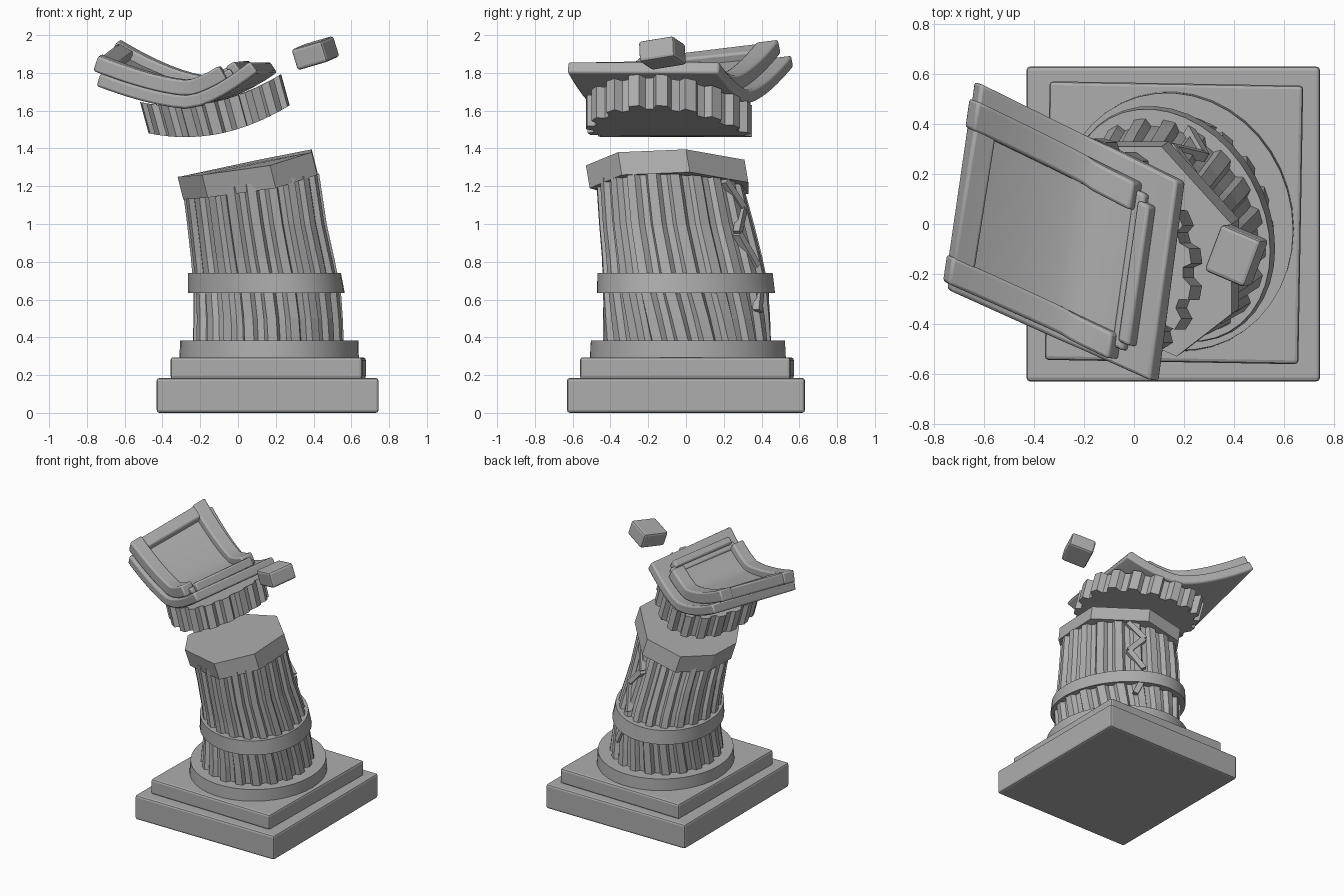
import bpy, bmesh
from math import sin, cos, pi, radians
from mathutils import Vector, Euler

cube = bpy.data.objects.get("Cube")
if cube:
    bpy.data.objects.remove(cube, do_unlink=True)

stone = bpy.data.materials.new("grey_stone")
stone.use_nodes = True
GREY = (0.42, 0.42, 0.42, 1)
stone.diffuse_color = GREY
stone.node_tree.nodes["Principled BSDF"].inputs["Base Color"].default_value = GREY


def loft(name, rings, bevel=0, smooth=False):
    """Skin a list of point rings and close both ends."""
    bm = bmesh.new()
    rows = [[bm.verts.new(p) for p in ring] for ring in rings]
    n = len(rows[0])
    for a, b in zip(rows, rows[1:]):
        for i in range(n):
            j = (i + 1) % n
            bm.faces.new((a[i], a[j], b[j], b[i]))
    bm.faces.new(rows[0][::-1])
    bm.faces.new(rows[-1])
    bmesh.ops.recalc_face_normals(bm, faces=bm.faces)
    mesh = bpy.data.meshes.new(name)
    bm.to_mesh(mesh)
    bm.free()
    mesh.materials.append(stone)
    obj = bpy.data.objects.new(name, mesh)
    bpy.context.collection.objects.link(obj)
    if bevel:
        mod = obj.modifiers.new("soft_edges", 'BEVEL')
        mod.width = bevel
        mod.segments = 2
        mod.limit_method = 'ANGLE'
        mod.angle_limit = radians(40)
    if smooth:
        bpy.ops.object.select_all(action='DESELECT')
        obj.select_set(True)
        bpy.context.view_layer.objects.active = obj
        bpy.ops.object.shade_smooth_by_angle(angle=radians(30))
    return obj


def block(name, centre, size, rot=(0, 0, 0), bevel=0.015):
    turn = Euler([radians(a) for a in rot]).to_matrix()
    c, h = Vector(centre), Vector(size) / 2
    square = [(-1, -1), (1, -1), (1, 1), (-1, 1)]
    rings = [[c + turn @ Vector((x * h.x, y * h.y, z * h.z)) for x, y in square]
             for z in (-1, 1)]
    return loft(name, rings, bevel)


def oval(a, cx, cy, z, rx, ry, skew):
    """Point on an ellipse sheared along y by the skew angle."""
    return Vector((cx + rx * cos(a), cy + ry * sin(a + radians(skew)), z))


def ellipse(cx, cy, z, rx, ry, skew, count=40):
    return [oval(2 * pi * i / count, cx, cy, z, rx, ry, skew) for i in range(count)]


def fluted(cx, cy, z, rx, ry, skew, twist=0, flutes=20, depth=0.07):
    """Skewed ellipse outline with sloped grooves."""
    ring = []
    for i in range(flutes):
        for step, inset in ((0, 0), (0.4, 0), (0.55, depth), (0.85, depth)):
            a = 2 * pi * (i + step) / flutes + radians(twist)
            k = 1 - inset
            ring.append(oval(a, cx, cy, z, k * rx, k * ry, skew))
    return ring


# Stepped base
block("plinth", (0.157, 0, 0.0925), (1.175, 1.26, 0.185))
block("upper_step", (0.16, 0.005, 0.237), (1.015, 1.115, 0.115), (0, 0, -1))
loft("base_ring", [ellipse(0.165, 0.01, 0.28, 0.475, 0.52, -3),
                   ellipse(0.165, 0.01, 0.383, 0.472, 0.515, -4)], smooth=True)

# Leaning shaft: height, centre, radii, skew, twist
STATIONS = [(0.37, 0.16, 0.005, 0.40, 0.445, -6, 0),
            (0.50, 0.16, 0.003, 0.395, 0.443, -9, -1),
            (0.65, 0.155, 0.0, 0.39, 0.44, -12, -3),
            (0.82, 0.13, -0.02, 0.38, 0.425, -13, -4),
            (1.00, 0.10, -0.05, 0.37, 0.41, -14, -4),
            (1.20, 0.07, -0.085, 0.36, 0.39, -14, -4)]


def station(z):
    for a, b in zip(STATIONS, STATIONS[1:]):
        if z <= b[0]:
            break
    f = (z - a[0]) / (b[0] - a[0])
    return [p + (q - p) * f for p, q in zip(a, b)]


rings = [fluted(cx, cy, z, rx, ry, skew, twist)
         for z, cx, cy, rx, ry, skew, twist in STATIONS]
for p in rings[-1]:
    p.z += 0.15 * (p.x - 0.05) + 0.01
loft("fluted_shaft", rings)

# Band around the shaft
loft("shaft_band", [ellipse(0.15, 0, 0.635, 0.415, 0.472, -12),
                    ellipse(0.14, -0.005, 0.74, 0.405, 0.465, -13)], smooth=True)

# Broken top of the shaft
top = [Vector(p) for p in ((-0.32, -0.15, 1.25), (-0.19, -0.37, 1.26),
                           (0.17, -0.53, 1.31), (0.39, -0.36, 1.38),
                           (0.39, 0, 1.395), (0.11, 0.31, 1.34),
                           (-0.17, 0.31, 1.28), (-0.31, 0.1, 1.25))]
loft("broken_shaft_top", [[p + Vector((0.03, 0.02, -0.12)) for p in top], top])


# Zigzag cracks on the back of the shaft
def crack(name, points):
    path = []
    out = Vector((0.5, 0.85, 0)) * 0.02
    for deg, z in points:
        _, cx, cy, rx, ry, skew, _ = station(z)
        path.append(oval(radians(deg), cx, cy, z, rx, ry, skew))
    for i, (a, b) in enumerate(zip(path, path[1:])):
        side = (b - a).cross(out).normalized() * 0.02
        loft(f"{name}_{i + 1}", [[p - side - out, p + side - out,
                                  p + side + out, p - side + out] for p in (a, b)])


crack("upper_crack", [(63, 1.23), (79, 1.08), (63, 0.95), (77, 0.78)])
crack("lower_crack", [(76, 0.67), (68, 0.54)])

# Broken fluted neck, bowed upward on one side
low = fluted(-0.1, -0.09, 0, 0.375, 0.44, -14, 5, flutes=18, depth=0.09)
for p in low:
    p.z = 1.46 + 0.55 * (p.x + 0.28) ** 2
loft("fluted_neck", [low, [p + Vector((-0.045, 0.0, 0.165)) for p in low]])

# Bent top slab: t runs across, s runs front to back, h lifts off the surface
CORNERS = [Vector(c) for c in ((-0.73, -0.27), (0.06, -0.625), (-0.61, 0.56), (0.17, 0.175))]


def sag(t, lowest, left, right):
    dip = 0.58
    if t < dip:
        return lowest + left * ((dip - t) / dip) ** 1.5
    return lowest + right * ((t - dip) / (1 - dip)) ** 1.5


def surface(t, s):
    front_left, front_right, back_left, back_right = CORNERS
    p = front_left.lerp(front_right, t).lerp(back_left.lerp(back_right, t), s)
    z = (1 - s) * sag(t, 1.68, 0.115, 0.18) + s * sag(t, 1.71, 0.185, 0.15)
    return Vector((p.x, p.y, z))


def lifted(t, s, h):
    e = 0.01
    normal = (surface(t + e, s) - surface(t - e, s)).cross(
        surface(t, s + e) - surface(t, s - e)).normalized()
    return surface(t, s) + normal * h


def bent_box(name, t0, t1, s0, s1, h0, h1, bevel=0.012):
    steps = max(2, round(14 * (t1 - t0)))
    ts = [t0 + (t1 - t0) * i / steps for i in range(steps + 1)]
    corners = [(s0, h0), (s1, h0), (s1, h1), (s0, h1)]
    return loft(name, [[lifted(t, s, h) for s, h in corners] for t in ts],
                bevel, smooth=True)


bent_box("capital_slab", 0, 1, 0, 1, -0.07, 0)
bent_box("capital_floor", 0.02, 0.86, 0.1, 0.85, -0.01, 0.03)
bent_box("front_rim", -0.05, 0.84, 0.03, 0.16, -0.005, 0.08)
bent_box("back_rim", -0.05, 0.84, 0.77, 0.91, -0.005, 0.08)
bent_box("left_rim", -0.04, 0.07, 0.1, 0.85, -0.005, 0.075)
bent_box("right_rim", 0.86, 0.92, 0.13, 0.83, -0.005, 0.06)
bent_box("right_rim_step", 0.82, 0.88, 0.09, 0.87, -0.005, 0.04)

# Loose floating fragment
block("floating_fragment", (0.41, -0.125, 1.905), (0.18, 0.2, 0.115), (9, -15, -23))
